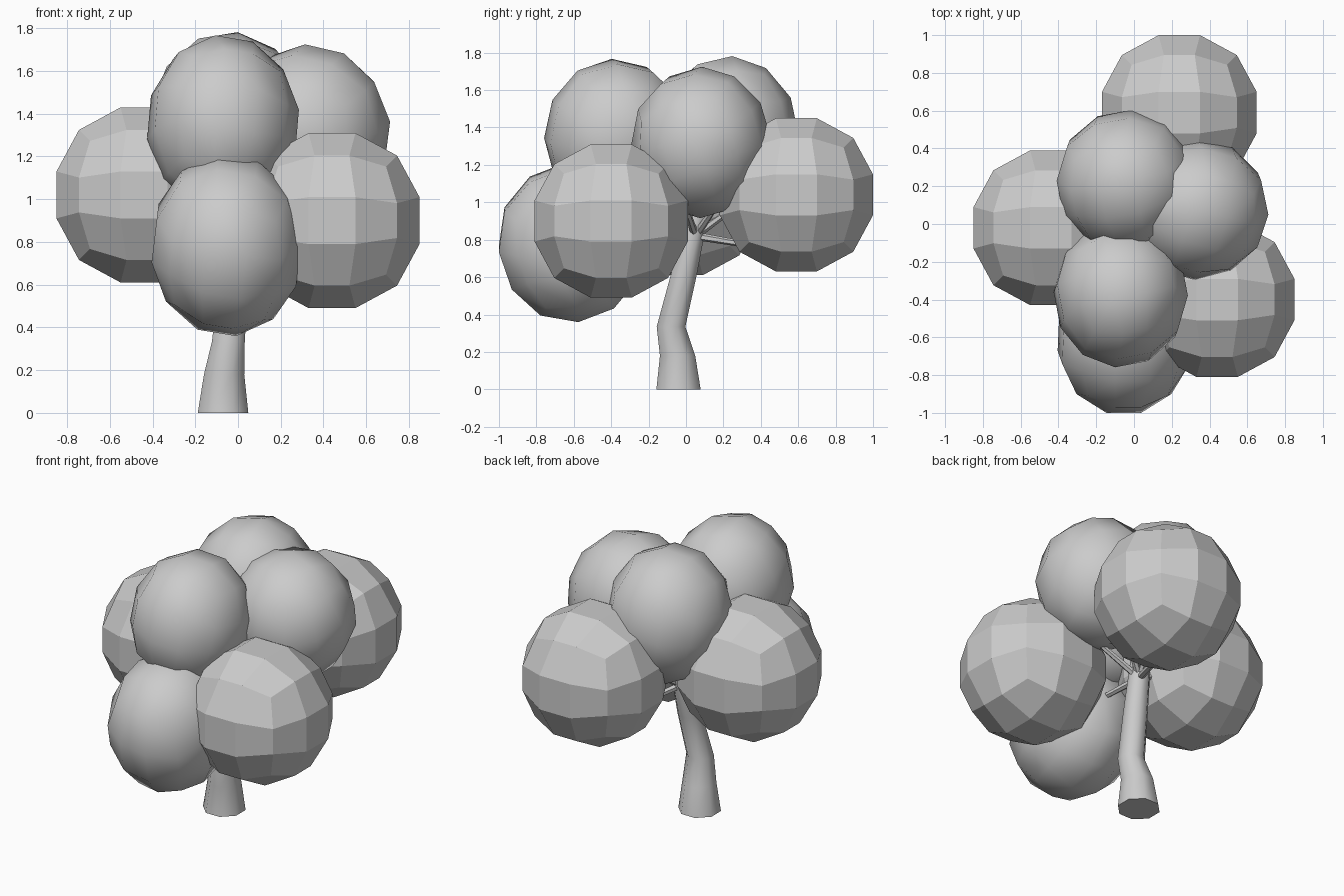
import bpy, bmesh, math
from mathutils import Vector, Euler, Matrix

if "Cube" in bpy.data.objects:
    bpy.data.objects.remove(bpy.data.objects["Cube"])


def add_object(name, bm, smooth):
    me = bpy.data.meshes.new(name)
    bmesh.ops.recalc_face_normals(bm, faces=bm.faces[:])
    bm.to_mesh(me)
    bm.free()
    ob = bpy.data.objects.new(name, me)
    bpy.context.collection.objects.link(ob)
    for p in me.polygons:
        p.use_smooth = smooth
    return ob


def foliage(name, center, radii, tilt=(0, 0, 0), smooth=False):
    """Cube divided 3x3 per side, inflated to a ball, scaled and tilted."""
    bm = bmesh.new()
    bmesh.ops.create_cube(bm, size=2)
    bmesh.ops.subdivide_edges(bm, edges=bm.edges[:], cuts=2, use_grid_fill=True)
    rot = Euler([math.radians(a) for a in tilt]).to_matrix()
    for v in bm.verts:
        d = Vector([math.tan(c * math.pi / 4) for c in v.co]).normalized()
        d = rot @ d
        v.co = Vector([d[i] * radii[i] + center[i] for i in range(3)])
    add_object(name, bm, smooth)


def tube(name, path, sides):
    """Round tapering tube through (x, y, z, radius) stations."""
    bm = bmesh.new()
    pts = [Vector(p[:3]) for p in path]
    axis = (pts[-1] - pts[0]).normalized()
    level = axis.z > 0.8
    rot = Matrix.Identity(3) if level else axis.to_track_quat('Z', 'Y').to_matrix()
    rings = []
    for p, st in zip(pts, path):
        ring = []
        for i in range(sides):
            a = 2 * math.pi * (i + 0.5) / sides
            ring.append(bm.verts.new(p + rot @ Vector((math.cos(a), math.sin(a), 0)) * st[3]))
        rings.append(ring)
    for r0, r1 in zip(rings, rings[1:]):
        for i in range(sides):
            j = (i + 1) % sides
            bm.faces.new((r0[i], r0[j], r1[j], r1[i]))
    bm.faces.new(rings[0][::-1])
    bm.faces.new(rings[-1])
    ob = add_object(name, bm, True)
    bpy.ops.object.select_all(action='DESELECT')
    ob.select_set(True)
    bpy.context.view_layer.objects.active = ob
    bpy.ops.object.shade_smooth_by_angle(angle=math.radians(50))


# faceted foliage balls
R = (0.438,) * 3
foliage("left_foliage", (-0.44, -0.02, 1.02), R)
foliage("right_foliage", (0.44, -0.40, 0.90), R)
foliage("back_foliage", (0.24, 0.59, 1.04), R)

# smooth, slightly squashed foliage masses
foliage("front_low_foliage", (-0.05, -0.61, 0.785), (0.365, 0.405, 0.43), (20, 8, 0), True)
foliage("front_top_foliage", (-0.07, -0.37, 1.35), (0.36, 0.39, 0.42), (-12, 8, 10), True)
foliage("back_top_foliage", (-0.04, 0.22, 1.36), (0.375, 0.385, 0.425), (12, -8, 10), True)
foliage("right_top_foliage", (0.33, 0.08, 1.32), (0.385, 0.375, 0.405), (15, 12, -15), True)

# bent trunk
tube("trunk", [(-0.07, -0.04, 0, 0.128), (-0.065, -0.045, 0.18, 0.102),
               (-0.045, -0.08, 0.335, 0.083), (-0.02, -0.01, 0.62, 0.075),
               (0.0, 0.06, 0.93, 0.062), (0.0, 0.08, 1.05, 0.055)], 8)

# thin branches fanning out into the foliage
tips = {"back": (0.12, 0.35, 0.77), "left": (-0.25, 0.10, 0.93),
        "right": (0.25, 0.0, 0.97), "front": (0.02, -0.30, 0.82),
        "back_upper": (0.08, 0.24, 0.96), "right_back": (0.18, 0.16, 0.98)}
for key, tip in tips.items():
    tube("branch_" + key, [(0, 0.05, 0.82, 0.022), (*tip, 0.016)], 6)
